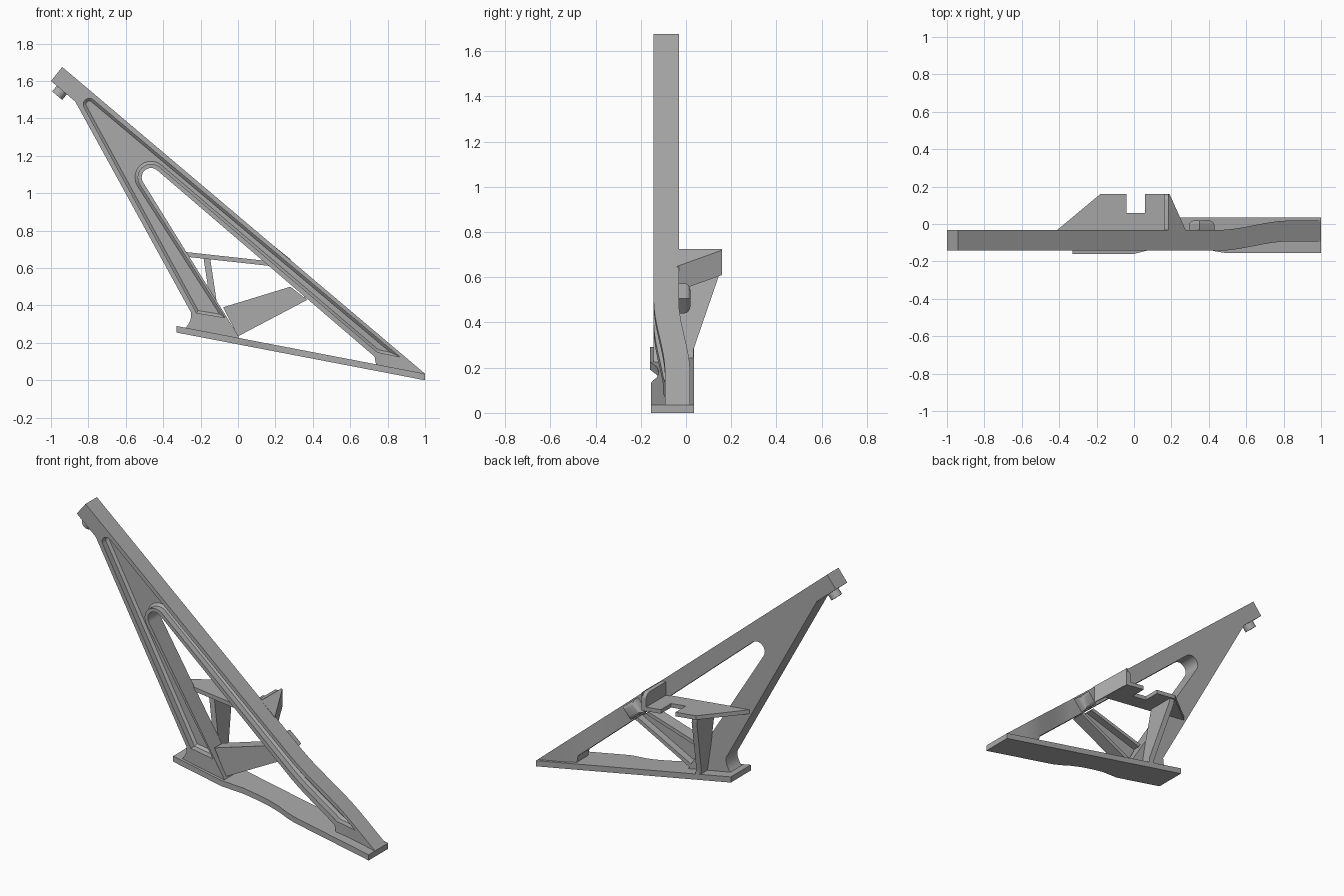
import bpy, bmesh, math
from mathutils import Vector

cube = bpy.data.objects.get("Cube")
if cube:
    bpy.data.objects.remove(cube, do_unlink=True)

grey = bpy.data.materials.new("plain_grey")
grey.use_nodes = True
grey.diffuse_color = (0.4, 0.4, 0.4, 1)
grey.node_tree.nodes["Principled BSDF"].inputs["Base Color"].default_value = (0.4, 0.4, 0.4, 1)

FRONT, BACK = -0.143, -0.032


def arc(cx, cz, r, start, end, n=10):
    angles = [math.radians(start + (end - start) * i / n) for i in range(n + 1)]
    return [(cx + r * math.cos(a), cz + r * math.sin(a)) for a in angles]


def prism(name, pts, axis, lo, hi, move=None, bevel=0, segments=1):
    """Extrude a 2D profile along an axis, bevel its far rim, then move its vertices."""
    place = {"x": lambda p, d: (d, p[0], p[1]),
             "y": lambda p, d: (p[0], d, p[1]),
             "z": lambda p, d: (p[0], p[1], d)}[axis]
    bm = bmesh.new()
    a = [bm.verts.new(place(p, lo)) for p in pts]
    b = [bm.verts.new(place(p, hi)) for p in pts]
    bm.faces.new(a)
    far = bm.faces.new(b)
    for i in range(len(pts)):
        j = (i + 1) % len(pts)
        bm.faces.new((a[i], a[j], b[j], b[i]))
    bmesh.ops.recalc_face_normals(bm, faces=bm.faces[:])
    if bevel:
        bmesh.ops.bevel(bm, geom=list(far.edges), offset=bevel, segments=segments,
                        profile=0.5, affect='EDGES')
    if move:
        for v in bm.verts:
            v.co += Vector(move(v.co))
    bmesh.ops.recalc_face_normals(bm, faces=bm.faces[:])
    return make(name, bm)


def make(name, bm):
    me = bpy.data.meshes.new(name)
    bm.to_mesh(me)
    bm.free()
    me.materials.append(grey)
    ob = bpy.data.objects.new(name, me)
    bpy.context.collection.objects.link(ob)
    return ob


# Main frame: long beam and leg meeting at a rounded opening
outline = [(-1, 1.6), (-0.94, 1.675), (1, 0.035), (1, 0.02), (0.74, 0.07), (0.735, 0.1), (0.73, 0.127)]
outline += arc(-0.465, 1.085, 0.05, 50, 213)
outline += [(0, 0.24), (0.01, 0.215), (-0.29, 0.272), (-0.268, 0.295), (-0.253, 0.325), (-0.25, 0.36), (-0.87, 1.49)]
frame = prism("main_frame", outline, "y", FRONT, BACK)

# Recessed channel in the front of the frame
pocket = arc(-0.795, 1.475, 0.032, 208, 50)
pocket += [(0.865, 0.125), (0.745, 0.15)]
pocket += arc(-0.465, 1.085, 0.072, 50, 213)
pocket += [(-0.07, 0.335), (-0.222, 0.36)]
cutter = prism("pocket_cutter", pocket, "y", -0.2, FRONT + 0.05, bevel=0.014)
cutter.hide_render = True
mod = frame.modifiers.new("pocket", 'BOOLEAN')
mod.object = cutter
mod.operation = 'DIFFERENCE'
mod.solver = 'EXACT'
cut = bpy.data.meshes.new_from_object(frame.evaluated_get(bpy.context.evaluated_depsgraph_get()))
frame.modifiers.clear()
bpy.data.objects.remove(cutter, do_unlink=True)

# Sideways bend in the lower end of the beam
bm = bmesh.new()
bm.from_mesh(cut)
bmesh.ops.triangulate(bm, faces=bm.faces[:])
for i in range(12):
    bmesh.ops.bisect_plane(bm, geom=bm.verts[:] + bm.edges[:] + bm.faces[:],
                           plane_co=(0.46 + i * 0.035, 0, 0), plane_no=(1, 0, 0))
for v in bm.verts:
    t = min(max((v.co.x - 0.45) / 0.38, 0), 1)
    v.co.y += 0.05 * t * t * (3 - 2 * t)
bm.to_mesh(frame.data)
bm.free()

# Sloping base with a waisted front edge
waist = [(-0.33, -0.16), (0, -0.16), (0.06, -0.145), (0.13, -0.128), (0.22, -0.122), (0.3, -0.122),
         (0.37, -0.13), (0.43, -0.145), (0.49, -0.155), (1, -0.155), (1, 0.035), (-0.33, 0.035)]
prism("base_plate", waist, "z", 0, 0.035, lambda c: (0, 0, 0.192 * (1 - c.x)))

# Notched shelf behind the opening
shelf = [(-0.42, -0.04), (-0.18, 0.16), (-0.04, 0.16), (-0.04, 0.06), (0.06, 0.06),
         (0.06, 0.16), (0.19, 0.16), (0.19, -0.04)]
prism("shelf", shelf, "z", 0.63, 0.655, lambda c: (0, 0, -0.11 * c.x))

# Upright shelf end with a rounded corner, and its flared gusset
end = [(-0.04, 0.61), (0.16, 0.61)] + arc(0.125, 0.685, 0.035, 0, 90, 6) + [(-0.04, 0.72)]
prism("shelf_end", end, "x", 0.16, 0.19)
prism("end_gusset", [(0.185, 0.16), (0.19, 0.16), (0.28, -0.04), (0.185, -0.04)], "z", 0.61, 0.72,
      lambda c: (0, 0, -0.8 * (c.x - 0.19)))

# Tapered post under the shelf
prism("shelf_post", [(-0.04, 0.24), (0.033, 0.24), (0.033, 0.28), (0.15, 0.62), (0.15, 0.65), (-0.02, 0.66)],
      "x", -0.185, -0.15, lambda c: (0.15 * (0.66 - c.z), 0, 0))

# Channel-shaped brace from the foot to the beam
prism("brace_web", [(0, 0.235), (0.37, 0.43), (0.28, 0.5), (-0.08, 0.39)], "y", -0.115, -0.08)
prism("brace_lower_flange", [(0, 0.235), (0.37, 0.43), (0.355, 0.447), (-0.01, 0.257)], "y", -0.115, -0.035)
prism("brace_upper_flange", [(-0.08, 0.39), (0.28, 0.5), (0.3, 0.484), (-0.068, 0.37)], "y", -0.115, -0.035)

# Rounded lug on the back of the beam
along, across = Vector((0.764, -0.645)), Vector((0.645, 0.764))
corners = [Vector((0.362, 0.507)) + along * a * 0.052 + across * b * 0.043
           for a, b in ((-1, -1), (1, -1), (1, 1), (-1, 1))]
prism("beam_lug", corners, "y", -0.06, 0.02, bevel=0.025, segments=4)

# Pin under the upper end of the beam
bm = bmesh.new()
bmesh.ops.create_cone(bm, cap_ends=True, segments=24, radius1=0.035, radius2=0.035, depth=0.09)
pin = make("end_pin", bm)
pin.location = (-0.938, -0.088, 1.556)
pin.rotation_euler = Vector((0.645, 0, 0.764)).to_track_quat('Z', 'Y').to_euler()

# Smooth the curves and keep the sharp edges
for ob in bpy.context.selected_objects:
    ob.select_set(False)
for ob in bpy.context.collection.objects:
    if ob.type == 'MESH' and grey.name in ob.data.materials:
        ob.select_set(True)
        bpy.context.view_layer.objects.active = ob
bpy.ops.object.shade_smooth_by_angle(angle=math.radians(30))
